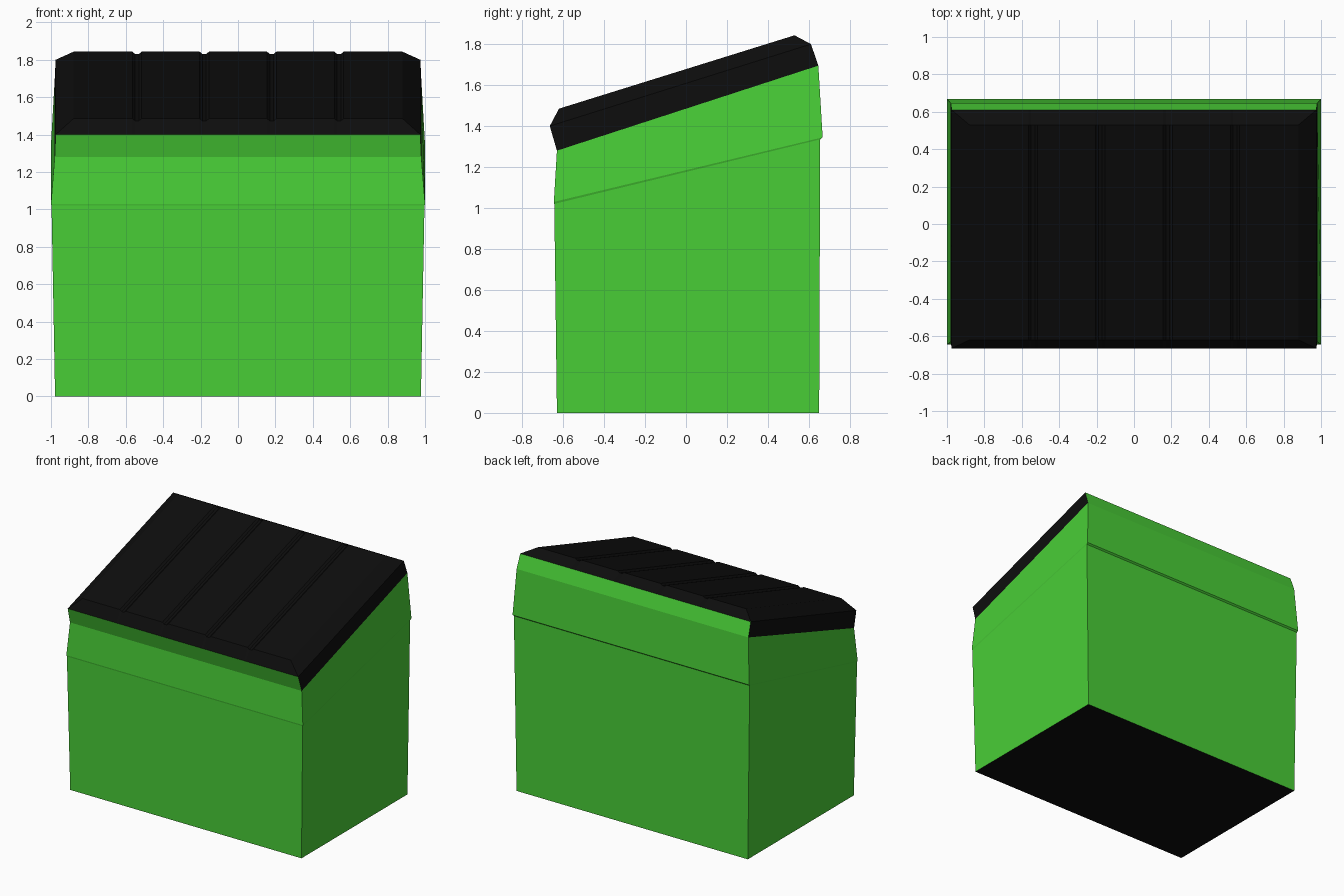
import bpy, bmesh

if "Cube" in bpy.data.objects:
    bpy.data.objects.remove(bpy.data.objects["Cube"])


def material(name, rgb):
    m = bpy.data.materials.new(name)
    m.diffuse_color = (*rgb, 1)
    m.use_nodes = True
    m.node_tree.nodes["Principled BSDF"].inputs["Base Color"].default_value = m.diffuse_color
    return m


GREEN = material("bright green", (0.067, 0.62, 0.038))
BLACK = material("black", (0.004, 0.004, 0.004))


def finish(name, bm, mats):
    bmesh.ops.recalc_face_normals(bm, faces=bm.faces)
    mesh = bpy.data.meshes.new(name)
    bm.to_mesh(mesh)
    bm.free()
    for m in mats:
        mesh.materials.append(m)
    ob = bpy.data.objects.new(name, mesh)
    bpy.context.collection.objects.link(ob)
    return ob


# shared seam between bin body and lid: half width, front (y, z), back (y, z)
SEAM = (0.975, (-0.665, 1.40), (0.61, 1.80))

# bin body: stacked sloping rectangles, widest at the rim
rings = [
    (0.978, (-0.63, 0.0), (0.65, 0.0)),
    (0.997, (-0.643, 1.02), (0.655, 1.335)),
    (1.0, (-0.645, 1.03), (0.667, 1.345)),
    (0.98, (-0.63, 1.28), (0.646, 1.695)),
    SEAM,
]
bm = bmesh.new()
loops = []
for w, (fy, fz), (by, bz) in rings:
    loops.append([bm.verts.new(p) for p in
                  ((-w, fy, fz), (w, fy, fz), (w, by, bz), (-w, by, bz))])
bm.faces.new(loops[0]).material_index = 1          # dark underside
for level, (lo, hi) in enumerate(zip(loops, loops[1:])):
    for i in range(4):
        j = (i + 1) % 4
        f = bm.faces.new((lo[i], lo[j], hi[j], hi[i]))
        if level == 3 and i in (1, 3):             # lid skirt on both sides
            f.material_index = 1
finish("bin_body", bm, [GREEN, BLACK])

# lid: bevelled sloping slab with four shallow grooves running down the slope
W, FRONT, BACK = SEAM
TOP_W, TOP_FRONT, TOP_BACK, DEPTH = 0.88, (-0.62, 1.485), (0.53, 1.843), 0.012
stations = [(-TOP_W, 0)]
for gx in (-0.54, -0.18, 0.18, 0.54):
    stations += [(gx - 0.025, 0), (gx - 0.01, DEPTH), (gx + 0.01, DEPTH), (gx + 0.025, 0)]
stations.append((TOP_W, 0))

bm = bmesh.new()
rows = []
for x, d in stations:
    rows.append([bm.verts.new((x, y, z - dz)) for (y, z), dz in
                 ((FRONT, 0), (TOP_FRONT, d), (TOP_BACK, d), (BACK, 0))])
for a, b in zip(rows, rows[1:]):
    for k in range(3):
        bm.faces.new((a[k], b[k], b[k + 1], a[k + 1]))
# bevelled lid ends
for s, row in ((-1, rows[0]), (1, rows[-1])):
    f = bm.verts.new((s * W, *FRONT))
    b = bm.verts.new((s * W, *BACK))
    bm.faces.new((f, row[0], row[1]))
    bm.faces.new((b, row[2], row[3]))
    bm.faces.new((f, row[1], row[2], b))
finish("lid", bm, [BLACK])
